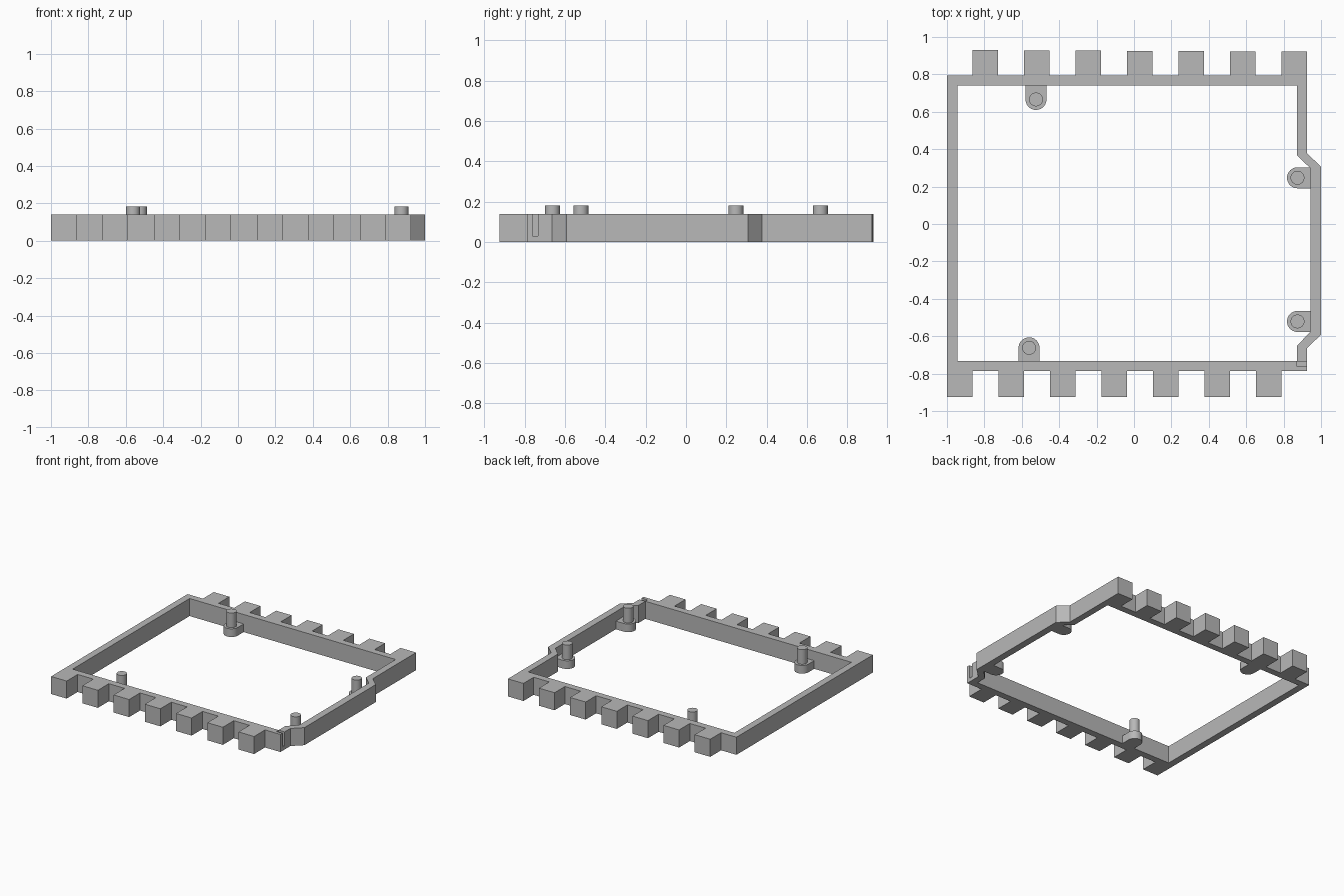
import bpy, bmesh, math

cube = bpy.data.objects.get("Cube")
if cube:
    bpy.data.objects.remove(cube, do_unlink=True)

grey = bpy.data.materials.new("plain grey")
grey.use_nodes = True
grey.diffuse_color = (0.48, 0.48, 0.48, 1)
grey.node_tree.nodes["Principled BSDF"].inputs["Base Color"].default_value = (0.48, 0.48, 0.48, 1)

FRAME_TOP, TAB_TOP, PEG_TOP = 0.14, 0.065, 0.182
FRONT_OUT, FRONT_IN = -0.787, -0.733
BACK_IN, BACK_OUT = 0.74, 0.793
PITCH, TOOTH = 0.2754, 0.137
RAIL_END = 0.925


def prism(name, loops, z0, z1):
    """Extrude closed outlines (outer first, then holes) from z0 to z1."""
    bm = bmesh.new()
    edges = []
    for loop in loops:
        verts = [bm.verts.new((x, y, z0)) for x, y in loop]
        edges += [bm.edges.new((v, verts[i - 1])) for i, v in enumerate(verts)]
    bmesh.ops.triangle_fill(bm, edges=edges, use_beauty=True)
    top = bmesh.ops.extrude_face_region(bm, geom=bm.faces[:])["geom"]
    for v in top:
        if isinstance(v, bmesh.types.BMVert):
            v.co.z = z1
    bmesh.ops.recalc_face_normals(bm, faces=bm.faces)
    mesh = bpy.data.meshes.new(name)
    bm.to_mesh(mesh)
    bm.free()
    mesh.materials.append(grey)
    obj = bpy.data.objects.new(name, mesh)
    bpy.context.collection.objects.link(obj)
    return obj


def arc(cx, cy, radius, start, sweep, steps):
    return [(cx + radius * math.cos(start + sweep * i / steps),
             cy + radius * math.sin(start + sweep * i / steps)) for i in range(steps + 1)]


def smooth(obj):
    bpy.ops.object.select_all(action="DESELECT")
    obj.select_set(True)
    bpy.context.view_layer.objects.active = obj
    bpy.ops.object.shade_smooth_by_angle(angle=math.radians(30))


# Toothed frame outline: front teeth, right bulge, back teeth
outer = []
for i in range(7):
    x = -1 + i * PITCH
    if i:
        outer.append((x, FRONT_OUT))
    outer += [(x, -0.925), (x + TOOTH, -0.925), (x + TOOTH, FRONT_OUT)]
outer += [(RAIL_END, FRONT_OUT), (RAIL_END, -0.663), (1, -0.592), (1, 0.307), (RAIL_END, 0.377)]
for i in range(7):
    x = RAIL_END - i * PITCH
    tip = 0.922 + i * 0.0013
    if i:
        outer.append((x, BACK_OUT))
    outer += [(x, tip), (x - TOOTH, tip), (x - TOOTH, BACK_OUT)]
outer.append((-1, BACK_OUT))

inner = [(-0.945, FRONT_IN), (0.872, FRONT_IN), (0.872, -0.65), (0.944, -0.576),
         (0.944, 0.297), (0.872, 0.367), (0.872, BACK_IN), (-0.945, BACK_IN)]
frame = prism("toothed_frame", [outer, inner], 0, FRAME_TOP)

# Narrow slot in the front right corner
slot = prism("slot_cutter", [[(0.872, -0.762), (0.96, -0.762), (0.96, -0.734), (0.872, -0.734)]],
             0.03, 0.2)
slot.hide_render = True
cut = frame.modifiers.new("slot", "BOOLEAN")
cut.operation = "DIFFERENCE"
cut.solver = "EXACT"
cut.object = slot
bpy.context.view_layer.objects.active = frame
bpy.ops.object.modifier_apply(modifier=cut.name)
bpy.data.objects.remove(slot, do_unlink=True)

# Rounded tabs with locating pegs: centre, direction to the wall, reach
mounts = {
    "back": (-0.524, 0.666, 90, 0.08),
    "front": (-0.561, -0.662, -90, 0.08),
    "right_rear": (0.874, 0.247, 0, 0.075),
    "right_front": (0.874, -0.521, 0, 0.075),
}
for name, (cx, cy, angle, reach) in mounts.items():
    a = math.radians(angle)
    rounded = arc(cx, cy, 0.056, a + math.pi / 2, math.pi, 20)
    dx, dy = math.cos(a) * reach, math.sin(a) * reach
    ends = [(rounded[-1][0] + dx, rounded[-1][1] + dy), (rounded[0][0] + dx, rounded[0][1] + dy)]
    smooth(prism(name + "_tab", [rounded + ends], 0, TAB_TOP))
    smooth(prism(name + "_peg", [arc(cx, cy, 0.037, 0, math.tau, 32)[:-1]], TAB_TOP - 0.01, PEG_TOP))
